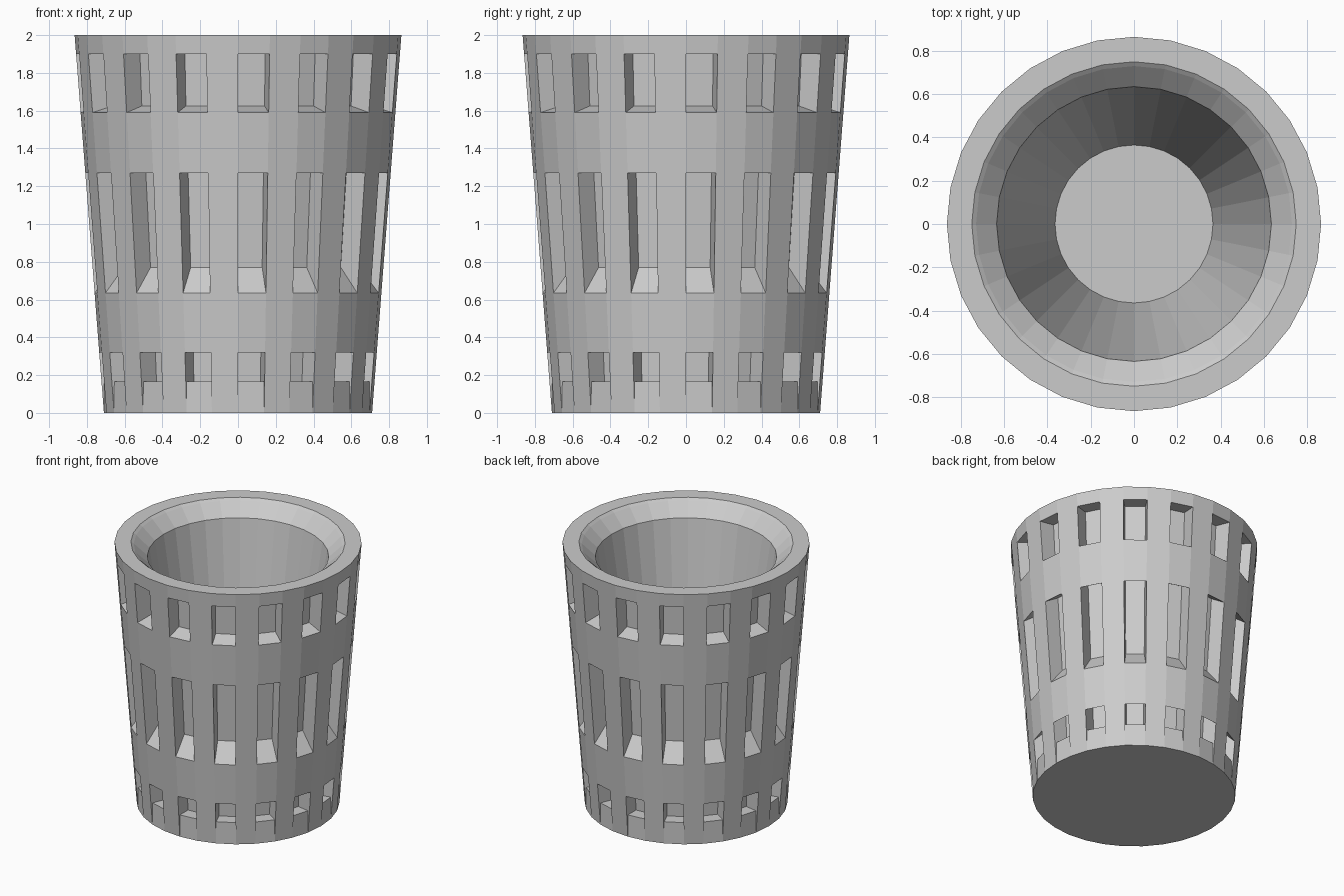
import bpy
import bmesh
import math

if "Cube" in bpy.data.objects:
    bpy.data.objects.remove(bpy.data.objects["Cube"])

SIDES = 32
R_BOTTOM, R_TOP, HEIGHT = 0.71, 0.865, 2.0


def outer(z):
    """Point (radius, z) on the tapered outer wall."""
    return (R_BOTTOM + (R_TOP - R_BOTTOM) * z / HEIGHT, z)


# Recess sections as (radius, z), listed from the lower outer edge to the upper
WINDOWS = [
    [outer(0), (0.709, 0.167), (0.61, 0.167), (0.625, 0.43), outer(0.32)],
    [outer(0.635), (0.655, 0.77), (0.695, 1.34), outer(1.27)],
    [outer(1.59), (0.72, 1.625), (0.735, 1.915), outer(1.9)],
]
# Wall bands between the window rows
BANDS = [(0.32, 0.635), (1.27, 1.59), (1.9, HEIGHT)]
# Rim, chamfer and tapered cavity down to the inner floor
INNER = [(R_TOP, HEIGHT), (0.75, HEIGHT), (0.73, 1.985), (0.635, 1.895), (0.365, 0.167)]

bm = bmesh.new()


def point(i, rz):
    a = 2 * math.pi * (i % SIDES) / SIDES
    return bm.verts.new((rz[0] * math.cos(a), rz[0] * math.sin(a), rz[1]))


def strip(i, section):
    """Span one panel with quads following a section."""
    for p, q in zip(section, section[1:]):
        bm.faces.new([point(i, p), point(i + 1, p), point(i + 1, q), point(i, q)])


for i in range(SIDES):
    for lo, hi in BANDS:
        strip(i, [outer(lo), outer(hi)])
    strip(i, INNER)
    for section in WINDOWS:
        # every second panel is recessed, and each recess needs its side cheek
        strip(i, section if i % 2 == 0 else [section[0], section[-1]])
        bm.faces.new([point(i, p) for p in section])

# Underside and inner floor
for rz in (outer(0), INNER[-1]):
    bm.faces.new([point(i, rz) for i in range(SIDES)])

bmesh.ops.remove_doubles(bm, verts=bm.verts[:], dist=0.0005)
bmesh.ops.recalc_face_normals(bm, faces=bm.faces[:])

mesh = bpy.data.meshes.new("slotted_cup")
bm.to_mesh(mesh)
bm.free()
cup = bpy.data.objects.new("slotted_cup", mesh)
bpy.context.collection.objects.link(cup)

grey = bpy.data.materials.new("light_grey")
grey.diffuse_color = (0.6, 0.6, 0.6, 1)
grey.use_nodes = True
grey.node_tree.nodes["Principled BSDF"].inputs["Base Color"].default_value = grey.diffuse_color
mesh.materials.append(grey)
